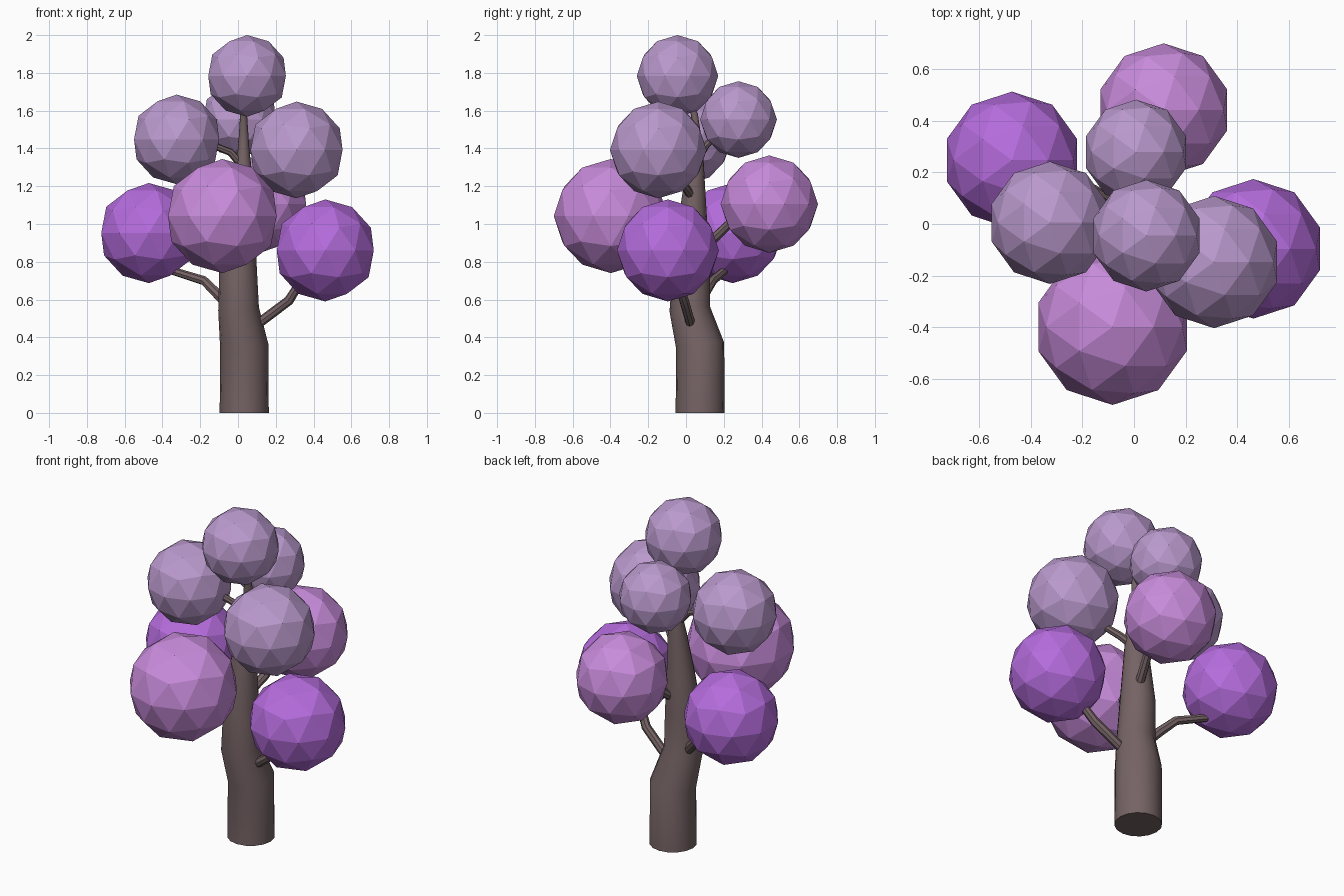
import bpy


def material(name, color):
    m = bpy.data.materials.new(name)
    m.diffuse_color = (*color, 1)
    return m


bark = material("bark", (0.18, 0.125, 0.13))
mauve = material("pale_mauve", (0.49, 0.32, 0.61))
pink = material("orchid_pink", (0.58, 0.26, 0.71))
purple = material("bright_purple", (0.46, 0.15, 0.72))


def limb(name, points, resolution):
    """Tapered round tube through (x, y, z, radius) points."""
    curve = bpy.data.curves.new(name, 'CURVE')
    curve.dimensions = '3D'
    curve.bevel_depth = 1.0
    curve.bevel_resolution = resolution
    curve.use_fill_caps = True
    spline = curve.splines.new('POLY')
    spline.points.add(len(points) - 1)
    for p, (x, y, z, r) in zip(spline.points, points):
        p.co = (x, y, z, 1)
        p.radius = r
    curve.materials.append(bark)
    obj = bpy.data.objects.new(name, curve)
    bpy.context.collection.objects.link(obj)
    bpy.ops.object.select_all(action='DESELECT')
    obj.select_set(True)
    bpy.context.view_layer.objects.active = obj
    bpy.ops.object.convert(target='MESH')
    bpy.ops.object.shade_smooth_by_angle(angle=0.5)


def foliage(name, center, radius, mat):
    """Faceted ball of leaves."""
    bpy.ops.mesh.primitive_ico_sphere_add(subdivisions=2, radius=radius, location=center)
    obj = bpy.context.object
    obj.name = name
    obj.data.materials.append(mat)


# Trunk: straight foot, a bend, then a long taper into the crown
limb("trunk", [(0.033, 0.075, 0, 0.13), (0.033, 0.075, 0.355, 0.128),
               (0.003, 0.02, 0.55, 0.108), (0.0, 0.03, 0.8, 0.098),
               (0.01, 0.035, 1.0, 0.078), (0.025, 0.045, 1.22, 0.055),
               (0.03, 0.06, 1.4, 0.03), (0.03, 0.045, 1.58, 0.018),
               (0.045, -0.03, 1.75, 0.012)], 6)

# Branches reaching into each ball
branches = {
    "branch_low_right": [(0.05, 0.03, 0.43, 0.026), (0.13, 0.02, 0.49, 0.026),
                         (0.27, -0.01, 0.595, 0.026), (0.36, -0.06, 0.74, 0.022)],
    "branch_low_left": [(-0.03, 0.05, 0.54, 0.028), (-0.1, 0.09, 0.62, 0.028),
                        (-0.18, 0.14, 0.7, 0.025), (-0.34, 0.2, 0.75, 0.022),
                        (-0.42, 0.23, 0.83, 0.02)],
    "branch_front": [(0, 0, 0.8, 0.026), (-0.03, -0.1, 0.87, 0.025),
                     (-0.06, -0.25, 0.98, 0.022)],
    "branch_back": [(0.02, 0.05, 0.85, 0.026), (0.06, 0.15, 0.925, 0.026),
                    (0.09, 0.24, 1.01, 0.024), (0.11, 0.34, 1.06, 0.02)],
    "branch_high_right": [(0.03, 0.04, 1.13, 0.024), (0.1, 0.0, 1.19, 0.022),
                          (0.22, -0.09, 1.29, 0.018)],
    "branch_high_left": [(0.02, 0.05, 1.31, 0.022), (-0.04, 0.04, 1.38, 0.02),
                         (-0.22, 0.01, 1.45, 0.016)],
    "branch_high_back": [(0.03, 0.055, 1.33, 0.02), (0.02, 0.11, 1.42, 0.018),
                         (0.01, 0.22, 1.52, 0.015)],
}
for name, points in branches.items():
    limb(name, points, 2)

# Foliage balls
foliage("foliage_top", (0.048, -0.045, 1.784), 0.216, mauve)
foliage("foliage_high_left", (-0.325, 0.005, 1.448), 0.237, mauve)
foliage("foliage_high_right", (0.31, -0.147, 1.392), 0.256, mauve)
foliage("foliage_high_back", (0.008, 0.278, 1.553), 0.203, mauve)
foliage("foliage_front", (-0.083, -0.398, 1.042), 0.302, pink)
foliage("foliage_back", (0.115, 0.441, 1.105), 0.258, pink)
foliage("foliage_low_left", (-0.472, 0.247, 0.952), 0.265, purple)
foliage("foliage_low_right", (0.462, -0.096, 0.86), 0.27, purple)
